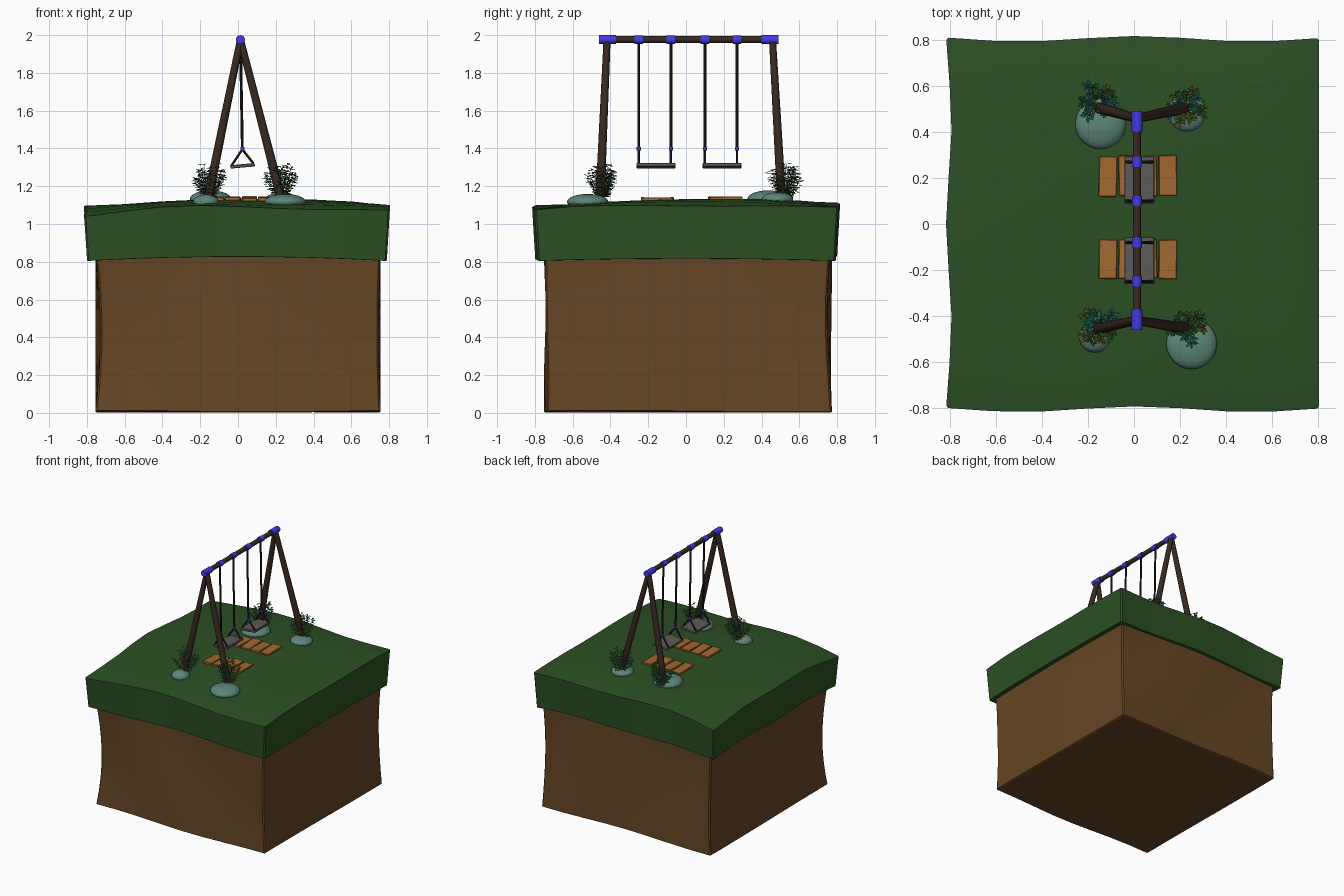
import bpy, bmesh, math, random
from mathutils import Vector, Matrix

if "Cube" in bpy.data.objects:
    bpy.data.objects.remove(bpy.data.objects["Cube"])

random.seed(4)


def mat(name, r, g, b):
    m = bpy.data.materials.new(name)
    m.diffuse_color = (r, g, b, 1)
    m.use_nodes = True
    m.node_tree.nodes["Principled BSDF"].inputs["Base Color"].default_value = m.diffuse_color
    return m


GRASS = mat("grass", 0.025, 0.08, 0.017)
SOIL = mat("soil", 0.13, 0.06, 0.018)
WOOD = mat("dark_wood", 0.04, 0.022, 0.015)
BLUE = mat("blue_plastic", 0.06, 0.04, 0.8)
SEAT = mat("seat_grey", 0.11, 0.10, 0.10)
ROPE = mat("rope", 0.02, 0.014, 0.012)
STONE = mat("stone", 0.11, 0.24, 0.19)
PLANK = mat("plank", 0.36, 0.14, 0.03)
LEAVES = [mat("leaf_green", 0.03, 0.11, 0.02), mat("leaf_olive", 0.10, 0.14, 0.02),
          mat("leaf_teal", 0.02, 0.15, 0.11)]


def finish(name, bm, mats, angle=None):
    me = bpy.data.meshes.new(name)
    bm.to_mesh(me)
    bm.free()
    ob = bpy.data.objects.new(name, me)
    bpy.context.collection.objects.link(ob)
    for m in mats:
        me.materials.append(m)
    if angle:
        bpy.ops.object.select_all(action='DESELECT')
        ob.select_set(True)
        bpy.context.view_layer.objects.active = ob
        bpy.ops.object.shade_smooth_by_angle(angle=math.radians(angle))
    return ob


def rod(name, a, b, r1, r2, m, sides=12):
    a, b = Vector(a), Vector(b)
    bm = bmesh.new()
    rot = (b - a).to_track_quat('Z', 'Y').to_matrix().to_4x4()
    bmesh.ops.create_cone(bm, cap_ends=True, segments=sides, radius1=r1, radius2=r2,
                          depth=(b - a).length, matrix=Matrix.Translation((a + b) / 2) @ rot)
    return finish(name, bm, [m], 40)


def box(name, center, size, m, rot=Matrix(), bevel=0.003):
    bm = bmesh.new()
    bmesh.ops.create_cube(bm, size=1, matrix=Matrix.Translation(center) @ rot @ Matrix.Diagonal((*size, 1)))
    bmesh.ops.bevel(bm, geom=bm.edges[:], offset=bevel, segments=1, affect='EDGES')
    return finish(name, bm, [m])


def block(name, shape, m, cuts=7, bevel=0.012):
    """Subdivided unit cube whose points (-1..1) are mapped through shape()."""
    bm = bmesh.new()
    bmesh.ops.create_cube(bm, size=2)
    bmesh.ops.subdivide_edges(bm, edges=bm.edges[:], cuts=cuts, use_grid_fill=True)
    sharp = [e for e in bm.edges if len(e.link_faces) == 2 and e.calc_face_angle() > 1]
    bmesh.ops.bevel(bm, geom=sharp, offset=bevel, segments=1, affect='EDGES')
    for v in bm.verts:
        v.co = shape(*v.co)
    return finish(name, bm, [m], 25)


def ground(x, y):
    return 1.134 - 0.055 * (x - 0.1) ** 2 - 0.04 * (y - 0.2) ** 2 - 0.03 * max(0, y - 0.4)


# grass slab with wavy rim
def grass_shape(u, v, w):
    x, y = 0.8 * u, 0.8 * v
    rim = max(abs(u), abs(v)) ** 4
    top = ground(x, y) + 0.012 * rim * math.sin(5 * x + 4 * y)
    low = 0.838 - 0.022 * u * u - 0.012 * v * v
    t = (w + 1) / 2
    x += -0.012 * math.cos(7.4 * y) * rim * max(0, -u)
    y += 0.012 * math.sin(6.3 * x + 1.5) * rim * abs(v)
    s = 0.985 + 0.02 * t
    return Vector((x * s, y * s, low + (top - low) * t))


block("grass_slab", grass_shape, GRASS)


# soil block, slightly pinched at mid height
def soil_shape(u, v, w):
    k = 1 - (0.035 if u < 0 and v < 0 else 0.015) * (1 - w * w) * abs(u * v)
    wave = 0.008 * math.sin(4 * u + 2 * w)
    return Vector((0.755 * u * k, 0.755 * v * k + 0.01 + wave * abs(v),
                   0.425 + 0.42 * w + 0.004 * math.sin(3 * u + 2 * v) * abs(w)))


block("soil_block", soil_shape, SOIL)

# swing frame
CX, TOP = 0.013, 1.976
rod("top_bar", (CX, -0.44, TOP), (CX, 0.47, TOP), 0.018, 0.018, WOOD)
for end, y0, y1 in (("front", -0.46, -0.37), ("back", 0.40, 0.49)):
    rod(end + "_bar_cap", (CX, y0, TOP), (CX, y1, TOP), 0.024, 0.024, BLUE, 16)
    ty, by = (-0.418, -0.457) if end == "front" else (0.458, 0.508)
    for side, bx in (("left", -0.168), ("right", 0.24)):
        rod(f"{end}_{side}_leg", (bx, by, 1.09), (CX, ty, TOP), 0.025, 0.019, WOOD)

# swings: ropes, clamps, triangular hangers and seats
for n, ys in (("front", (-0.25, -0.08)), ("back", (0.10, 0.27))):
    for i, y in enumerate(ys):
        tag = f"{n}_swing_{i}"
        rod(tag + "_collar", (CX, y - 0.022, TOP), (CX, y + 0.022, TOP), 0.022, 0.022, BLUE, 16)
        rod(tag + "_rope", (CX, y, TOP), (CX + 0.01, y, 1.395), 0.0075, 0.0075, ROPE, 8)
        rod(tag + "_clamp", (CX + 0.01, y, 1.388), (CX + 0.01, y, 1.408), 0.011, 0.011, BLUE, 10)
        for x, z in ((-0.035, 1.308), (0.082, 1.32)):
            rod(tag + "_hanger", (CX + 0.01, y, 1.395), (x, y, z), 0.0065, 0.0065, ROPE, 8)
    box(n + "_seat", (0.024, sum(ys) / 2 + 0.006, 1.308), (0.13, 0.205, 0.018), SEAT,
        Matrix.Rotation(math.radians(-5), 4, 'Y'))

# wooden planks laid in the grass beneath each seat
for n, yc, w in (("front", -0.152, 0.17), ("back", 0.208, 0.175)):
    for i, x in enumerate((-0.113, -0.027, 0.06, 0.147)):
        rot = Matrix.Rotation(random.uniform(-.03, .03), 4, 'Z') @ Matrix.Rotation(random.uniform(-.04, .04), 4, 'X')
        box(f"{n}_plank_{i}", (x, yc + random.uniform(-.004, .004), ground(x, yc) + 0.002),
            (0.079, w, 0.018), PLANK, rot)

# flattened stones at the leg feet
for i, (x, y, r, h) in enumerate(((-0.145, 0.435, 0.11, 0.045), (0.23, 0.485, 0.083, 0.035),
                                  (-0.17, -0.49, 0.068, 0.04), (0.25, -0.52, 0.11, 0.042))):
    bm = bmesh.new()
    bmesh.ops.create_uvsphere(bm, u_segments=24, v_segments=14, radius=1,
                              matrix=Matrix.Translation((x, y, ground(x, y) + 0.005)) @ Matrix.Diagonal((r, r, h, 1)))
    finish(f"stone_{i}", bm, [STONE], 60)


# leafy plants climbing around each leg: thin stems carrying folded leaves
def plant(name, x, y, r, h):
    bm = bmesh.new()
    base = Vector((x, y, 1.13))
    for s in range(15):
        a = s * 2.4 + random.uniform(-.2, .2)
        reach = r * random.uniform(0.35, 0.95)
        height = h * (1.05 - 0.5 * (reach / r) ** 2) * random.uniform(0.8, 1)
        out = Vector((math.cos(a), math.sin(a), 0))
        color = random.randrange(3)
        prev = None
        for k in range(1, 9):
            t = k / 8
            p = base + out * reach * t ** 0.7 + Vector((0, 0, height * t))
            side = out.cross(Vector((0, 0, 1))) * 0.0015
            if prev:
                bm.faces.new([bm.verts.new(q) for q in (prev - side, prev + side, p + side, p - side)])
            prev = p
            for j in (-1, 1):
                b = a + j * random.uniform(0.3, 1.5)
                d = Vector((math.cos(b), math.sin(b), random.uniform(-.3, .4))).normalized()
                n = d.cross(Vector((0, 0, 1))).normalized()
                ln = random.uniform(0.024, 0.036)
                tip, mid = p + d * ln, p + d * ln * 0.5
                lift = Vector((0, 0, 0.004))
                v0, v1, vl, vr = (bm.verts.new(q) for q in (
                    p, tip, mid + n * ln * 0.27 + lift, mid - n * ln * 0.27 + lift))
                for f in (bm.faces.new((v0, v1, vl)), bm.faces.new((v0, vr, v1))):
                    f.material_index = color
    finish(name, bm, LEAVES)


for i, (x, y) in enumerate(((-0.15, 0.535), (0.225, 0.515), (-0.15, -0.44), (0.225, -0.44))):
    plant(f"plant_{i}", x, y, 0.09, 0.195)
